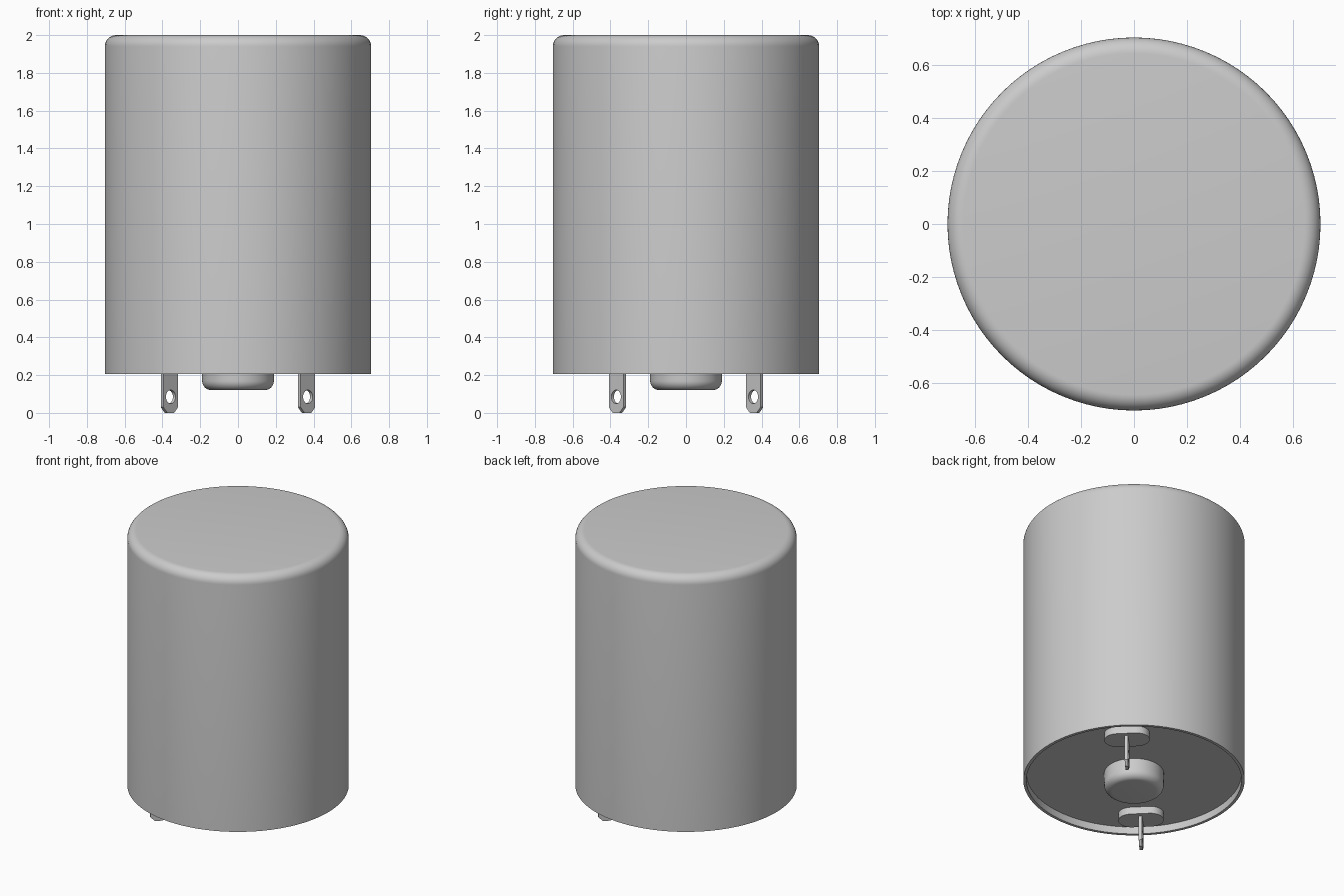
import bpy
import math
from math import sin, cos, pi

cube = bpy.data.objects.get("Cube")
if cube:
    bpy.data.objects.remove(cube, do_unlink=True)

metal = bpy.data.materials.new("plain_grey")
metal.use_nodes = True
GREY = (0.6, 0.6, 0.6, 1)
metal.diffuse_color = GREY
metal.node_tree.nodes["Principled BSDF"].inputs["Base Color"].default_value = GREY


def arc(cx, cy, r, start, end, steps):
    """Points on an arc, angles in degrees."""
    angles = [math.radians(start + (end - start) * i / steps) for i in range(steps + 1)]
    return [(cx + r * cos(a), cy + r * sin(a)) for a in angles]


def smooth(obj):
    bpy.ops.object.select_all(action="DESELECT")
    obj.select_set(True)
    bpy.context.view_layer.objects.active = obj
    bpy.ops.object.shade_smooth_by_angle(angle=math.radians(35))


def lathe(name, profile, segments=96):
    """Spin an (r, z) profile about z; points with r = 0 become flat caps."""
    verts, faces = [], []
    rings = [p for p in profile if p[0] > 0]
    for r, z in rings:
        for i in range(segments):
            a = 2 * pi * i / segments
            verts.append((r * cos(a), r * sin(a), z))
    for k in range(len(rings) - 1):
        for i in range(segments):
            j = (i + 1) % segments
            a, b = k * segments, (k + 1) * segments
            faces.append((a + i, a + j, b + j, b + i))
    last = (len(rings) - 1) * segments
    faces.append(tuple(reversed(range(segments))))
    faces.append(tuple(range(last, last + segments)))
    mesh = bpy.data.meshes.new(name)
    mesh.from_pydata(verts, [], faces)
    mesh.materials.append(metal)
    obj = bpy.data.objects.new(name, mesh)
    bpy.context.collection.objects.link(obj)
    smooth(obj)
    return obj


def plate(name, outlines, thickness, location, rotation):
    """Extrude closed outlines (inner ones become holes) into a solid plate."""
    curve = bpy.data.curves.new(name, "CURVE")
    curve.dimensions = "2D"
    curve.fill_mode = "BOTH"
    curve.extrude = thickness / 2
    for points in outlines:
        spline = curve.splines.new("POLY")
        spline.points.add(len(points) - 1)
        for point, (x, y) in zip(spline.points, points):
            point.co = (x, y, 0, 1)
        spline.use_cyclic_u = True
    curve.materials.append(metal)
    obj = bpy.data.objects.new(name, curve)
    obj.location, obj.rotation_euler = location, rotation
    bpy.context.collection.objects.link(obj)
    bpy.ops.object.select_all(action="DESELECT")
    obj.select_set(True)
    bpy.context.view_layer.objects.active = obj
    bpy.ops.object.convert(target="MESH")
    smooth(bpy.context.view_layer.objects.active)


# Can with rounded top edge and a recessed underside
R, RIM, BASE = 0.705, 0.685, 0.255
lathe("can_body", [(RIM, BASE), (RIM, 0.205), (R, 0.205)]
      + arc(R - 0.06, 1.94, 0.06, 0, 90, 8))

# Central boss with rounded lower edge
lathe("centre_boss", arc(0.14, 0.17, 0.05, -90, 0, 8) + [(0.19, BASE + 0.01)], 64)

# Terminals on opposite sides of one diagonal
half, chamfer = 0.055, 0.03
tab = [(-half, 0.22), (-half, chamfer), (-half + chamfer, 0),
       (half - chamfer, 0), (half, chamfer), (half, 0.22)]
hole = arc(0, 0.085, 0.036, 0, 345, 23)
stadium = arc(0, 0.06, 0.085, 0, 180, 16) + arc(0, -0.06, 0.085, 180, 360, 16)
for side, s in (("left", 1), ("right", -1)):
    at = s * 0.363
    plate(side + "_terminal_base", [stadium], 0.06, (at, at, 0.235), (0, 0, pi / 4))
    plate(side + "_terminal_tab", [tab, hole], 0.02, (at, at, 0), (pi / 2, 0, pi / 4))
